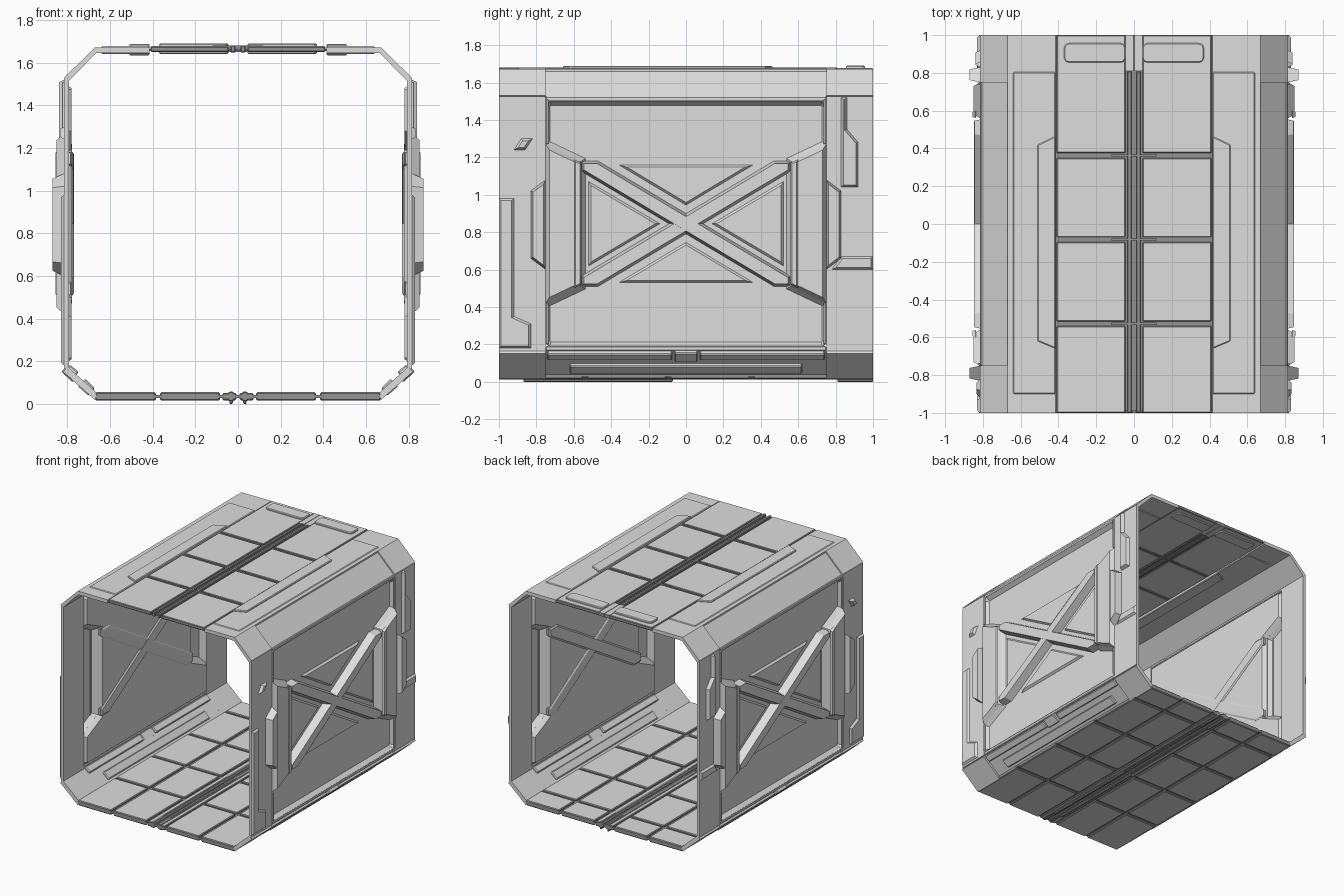
import bpy, bmesh, math
from mathutils import Vector

if "Cube" in bpy.data.objects:
    bpy.data.objects.remove(bpy.data.objects["Cube"])

grey = bpy.data.materials.new("light grey metal")
grey.diffuse_color = (0.73, 0.73, 0.73, 1)
grey.use_nodes = True
grey.node_tree.nodes["Principled BSDF"].inputs["Base Color"].default_value = grey.diffuse_color
dark = bpy.data.materials.new("dark grey groove")
dark.diffuse_color = (0.3, 0.3, 0.3, 1)
dark.use_nodes = True
dark.node_tree.nodes["Principled BSDF"].inputs["Base Color"].default_value = dark.diffuse_color


def finish(name, bm, mirror=False, thick=0, bevel=0, colour="light"):
    """colour: 'light', 'dark', or 'rim' = light with dark upright sides."""
    for f in bm.faces:
        f.normal_update()
        f.material_index = int(colour == "dark" or (colour == "rim" and abs(f.normal.z) < 0.5))
    me = bpy.data.meshes.new(name)
    bm.to_mesh(me)
    bm.free()
    me.materials.append(grey)
    me.materials.append(dark)
    ob = bpy.data.objects.new(name, me)
    bpy.context.collection.objects.link(ob)
    if thick:
        m = ob.modifiers.new("thickness", 'SOLIDIFY')
        m.thickness = thick
        m.offset = -1
    if bevel:
        m = ob.modifiers.new("bevel", 'BEVEL')
        m.width = bevel
        m.segments = 1
        if colour == "rim":
            m.material = 1
    if mirror:
        m = ob.modifiers.new("mirror", 'MIRROR')
        m.use_mirror_merge = False
    return ob


def box(name, x, y, z, mirror=False, bevel=0, colour="light"):
    bm = bmesh.new()
    bmesh.ops.create_cube(bm, size=1)
    for v in bm.verts:
        v.co = Vector([(a + b) / 2 + c * (b - a) for (a, b), c in zip((x, y, z), v.co)])
    return finish(name, bm, mirror, 0, bevel, colour)


def prism(name, pts, lo, hi, axis, mirror=False, bevel=0):
    """Extrude a 2D outline: along y (pts are x,z) or along z (pts are x,y)."""
    bm = bmesh.new()
    at = (lambda p, h: (p[0], h, p[1])) if axis == 'Y' else (lambda p, h: (p[0], p[1], h))
    f = bm.faces.new([bm.verts.new(at(p, lo)) for p in pts])
    r = bmesh.ops.extrude_face_region(bm, geom=[f])
    move = Vector(at((0, 0), hi - lo))
    for g in r["geom"]:
        if isinstance(g, bmesh.types.BMVert):
            g.co += move
    bmesh.ops.recalc_face_normals(bm, faces=bm.faces)
    return finish(name, bm, mirror, 0, bevel)


def pan(name, pts, base, top, slope=0.012):
    """Pressed sheet on the side wall: outline in (y, z), sloped rim from x=base to x=top."""
    bm = bmesh.new()
    f = bm.faces.new([bm.verts.new((base, y, z)) for y, z in pts])
    f.normal_update()
    if f.normal.x < 0:
        f.normal_flip()
    bmesh.ops.inset_region(bm, faces=[f], thickness=slope, depth=0,
                           use_even_offset=True, use_boundary=True)
    for v in f.verts:
        v.co.x = top
    return finish(name, bm, True, 0.005)


# ---- side walls (built at +x, mirrored) ----
W = 0.815
for s, tag in ((-1, "front"), (1, "back")):
    box(f"wall_{tag}_column", (0.793, W), sorted((s * 0.75, s * 1.0)), (0.165, 1.525), True)
    pan(f"wall_{tag}_bracket",
        [(s * 0.75, 1.27), (s * 0.56, 1.18), (s * 0.56, 0.51), (s * 0.75, 0.42)], W, 0.85, 0.02)
    pan(f"wall_{tag}_outer_block",
        [(s * 0.75, 1.08), (s * 0.83, 1.02), (s * 0.83, 0.66), (s * 0.75, 0.6)], W, 0.87)
    # raised rim that follows the bracket
    pan(f"wall_{tag}_bracket_ridge",
        [(s * 0.6, 1.19), (s * 0.56, 1.17), (s * 0.56, 0.52), (s * 0.6, 0.5)], 0.84, 0.856, 0.008)
    # short upright rims beside the panel, above and below the bracket
    for z0, z1 in ((0.2, 0.42), (1.27, 1.51)):
        box(f"wall_{tag}_panel_rim", (0.812, 0.826), sorted((s * 0.75, s * 0.735)), (z0, z1), True, 0.004)
box("wall_top_rail", (0.795, W), (-0.75, 0.75), (1.5, 1.525), True, 0.005)
box("wall_bottom_rail", (0.795, W), (-0.75, 0.75), (0.165, 0.19), True, 0.005)

half = [(0.73, 0.19), (0.75, 0.21), (0.75, 0.42), (0.56, 0.51), (0.56, 1.18), (0.75, 1.27),
        (0.75, 1.48), (0.73, 1.5)]
pan("wall_panel", half + [(-y, z) for y, z in reversed(half)], W, 0.784, 0.022)

# column plates
pan("front_column_plate", [(-1, 0.18), (-0.83, 0.18), (-0.83, 0.31), (-0.92, 0.35),
                           (-0.92, 0.98), (-1, 0.98)], W, 0.83)
pan("front_column_stud", [(-0.92, 1.24), (-0.88, 1.3), (-0.82, 1.3), (-0.86, 1.24)], W, 0.835)
pan("back_column_plate", [(0.83, 1.52), (0.83, 1.04), (0.92, 1.04), (0.92, 1.28),
                          (0.86, 1.35), (0.86, 1.52)], W, 0.84)
pan("back_column_low_plate", [(0.83, 0.67), (1, 0.67), (1, 0.6), (0.78, 0.6)], W, 0.83)

# cross brace and the triangular plates between its arms
for s, top in ((1, 0.845), (-1, 0.846)):
    arm = [(-0.56, 0.51), (-0.47, 0.51), (0.56, 1.125), (0.56, 1.18), (0.47, 1.18), (-0.56, 0.565)]
    arm = [(s * y, z) for y, z in arm]
    pan("cross_brace_arm", arm, 0.786, top, 0.014)
    pan("inner_cross_arm", arm, 0.782, 0.775 - s * 0.0005, 0.01)
    pan("brace_flat_plate", [(-0.36, 0.845 + s * 0.315), (0, 0.845 + s * 0.1),
                             (0.36, 0.845 + s * 0.315)], 0.785, 0.8)
    pan("brace_side_plate", [(s * 0.52, 1.07), (s * 0.14, 0.845), (s * 0.52, 0.62)], 0.785, 0.8)

# ---- upper chamfers: thick ends, slightly sunken middle ----
for s, tag in ((-1, "front"), (1, "back")):
    prism(f"upper_chamfer_{tag}_block", [(0.67, 1.672), (0.815, 1.53), (0.792, 1.515), (0.665, 1.645)],
          *sorted((s * 0.75, s * 1.0)), 'Y', True)
prism("upper_chamfer_sheet", [(0.67, 1.66), (0.805, 1.525), (0.792, 1.515), (0.665, 1.645)],
      -0.75, 0.75, 'Y', True)

# ---- lower chamfers: thick ends, recessed middle, rails ----
for s, tag in ((-1, "front"), (1, "back")):
    prism(f"lower_chamfer_{tag}_block", [(0.67, 0.018), (0.82, 0.15), (0.80, 0.175), (0.665, 0.055)],
          *sorted((s * 0.75, s * 1.0)), 'Y', True)
    prism(f"lower_chamfer_{tag}_rail", [(0.78, 0.112), (0.82, 0.147), (0.787, 0.184), (0.747, 0.149)],
          *sorted((s * 0.075, s * 0.74)), 'Y', True, 0.006)
prism("lower_chamfer_sheet", [(0.67, 0.04), (0.807, 0.162), (0.797, 0.172), (0.663, 0.053)],
      -0.75, 0.75, 'Y', True)
prism("lower_chamfer_centre_block", [(0.775, 0.102), (0.83, 0.152), (0.80, 0.18), (0.75, 0.13)],
      -0.06, 0.06, 'Y', True, 0.005)
prism("lower_chamfer_trim", [(0.70, 0.038), (0.752, 0.084), (0.715, 0.118), (0.67, 0.072)],
      -0.62, 0.62, 'Y', True, 0.006)

# ---- roof: light tiles with dark rims, dark groove bottoms and rails ----
box("roof_side_slab", (0.415, 0.67), (-1, 1), (1.645, 1.672), True)
box("roof_side_plate", (0.415, 0.64), (-0.9, 0.805), (1.64, 1.677), True, 0.005)
box("roof_core", (-0.42, 0.42), (-0.99, 1), (1.655, 1.664), colour="dark")
for a, b in [(-1, -0.54), (-0.515, -0.095), (-0.07, 0.35), (0.375, 1)]:
    box("roof_tile", (0.045, 0.41), (a, b), (1.65, 1.677), True, 0.005, "rim")
box("roof_end_tile", (0.002, 0.045), (0.81, 1), (1.65, 1.676), True, 0, "rim")
box("roof_centre_rail", (0.012, 0.035), (-1, 0.81), (1.648, 1.68), True, 0.004, "dark")
for y in (-0.5275, -0.0825, 0.3625):
    box("roof_cross_rail", (0.0, 0.12), (y - 0.006, y + 0.006), (1.65, 1.68), True, 0, "dark")
prism("roof_edge_plate", [(0.415, 0.465), (0.51, 0.42), (0.51, -0.62), (0.415, -0.66)],
      1.634, 1.688, 'Z', True, 0.005)


def rounded(x0, x1, y0, y1, r):
    pts = []
    for i, (cx, cy) in enumerate(((x1 - r, y1 - r), (x0 + r, y1 - r), (x0 + r, y0 + r), (x1 - r, y0 + r))):
        for k in range(4):
            a = math.radians(90 * i + 30 * k)
            pts.append((cx + r * math.cos(a), cy + r * math.sin(a)))
    return pts


prism("roof_rounded_plate", rounded(0.045, 0.37, 0.855, 0.957, 0.025), 1.64, 1.69, 'Z', True, 0.005)

# ---- floor: tiles with dark rims over a thin dark core, with a dark centre channel ----
box("floor_core", (-0.67, 0.67), (-1, 1), (0.028, 0.042), colour="dark")
for a, b in [(-1, -0.55), (-0.53, -0.105), (-0.085, 0.34), (0.36, 0.79), (0.81, 1)]:
    box("floor_outer_tile", (0.385, 0.67), (a, b), (0.015, 0.055), True, 0.006, "rim")
    box("floor_inner_tile", (0.085, 0.365), (a, b), (0.015, 0.055), True, 0.006, "rim")
box("floor_centre_strip", (0.008, 0.072), (-1, 1), (0.017, 0.052), True, 0.005, "rim")
box("floor_centre_rail", (0.02, 0.045), (-1, 1), (0.013, 0.056), True, 0.003, "dark")
for a, b in ((-0.87, -0.07), (0.81, 1)):
    box("floor_centre_ridge", (0.024, 0.04), (a, b), (0.0, 0.058), True, 0.004, "dark")
